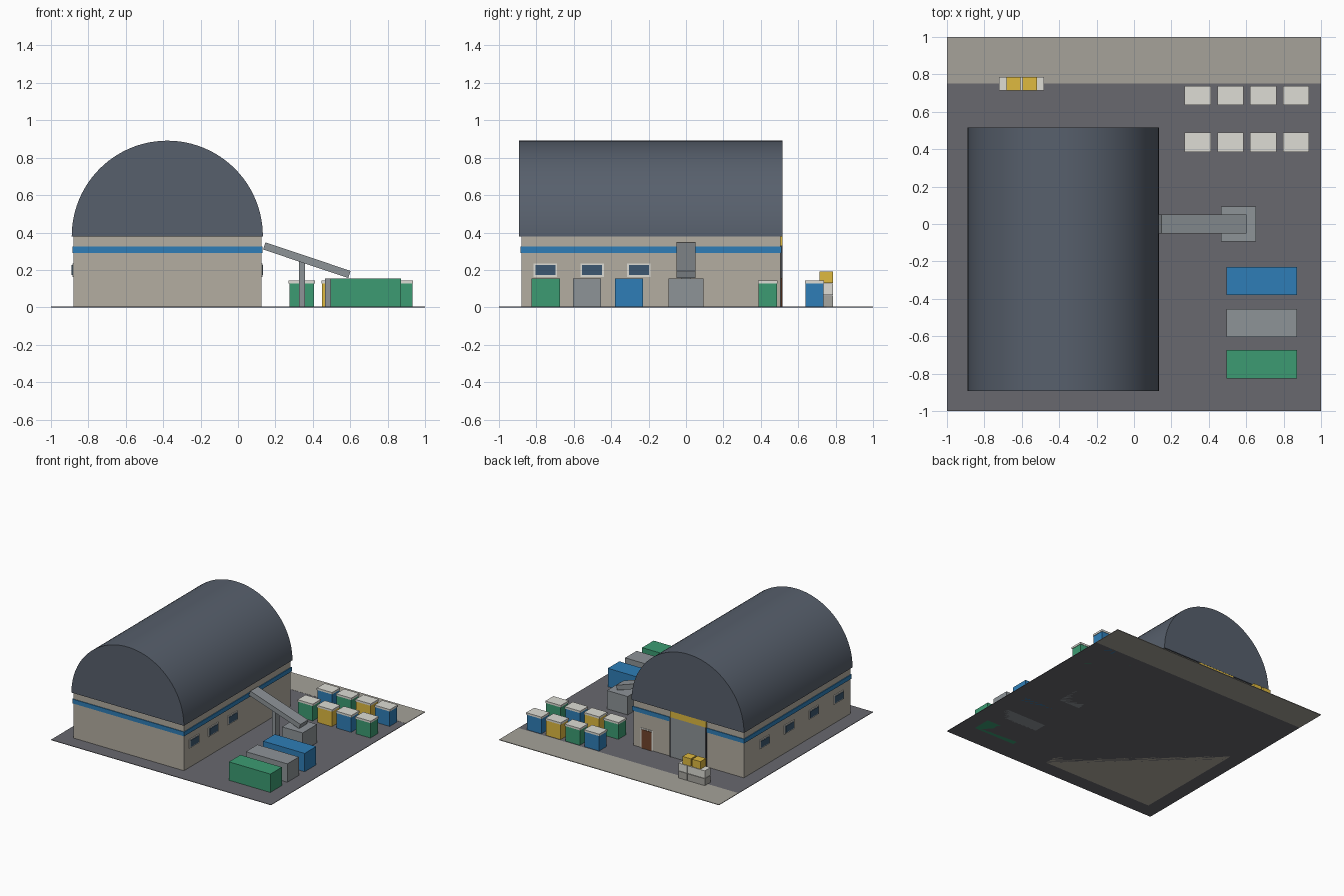
import bpy, bmesh, math

if "Cube" in bpy.data.objects:
    bpy.data.objects.remove(bpy.data.objects["Cube"])


def material(name, r, g, b):
    m = bpy.data.materials.new(name)
    m.diffuse_color = [(c / 255) ** 2.2 for c in (r, g, b)] + [1]
    m.use_nodes = True
    m.node_tree.nodes["Principled BSDF"].inputs["Base Color"].default_value = m.diffuse_color
    return m


ASPHALT = material("asphalt", 104, 104, 110)
CONCRETE = material("concrete", 164, 161, 152)
WALL = material("wall", 178, 172, 160)
ROOF = material("roof", 88, 96, 108)
BLUE = material("blue", 50, 125, 182)
GREEN = material("green", 62, 154, 114)
YELLOW = material("yellow", 222, 184, 66)
STEEL = material("steel", 140, 146, 150)
PALE = material("pale", 220, 219, 212)
BALE = material("bale", 165, 164, 158)
GLASS = material("glass", 62, 88, 112)
BROWN = material("brown", 112, 70, 48)
DARK = material("dark", 70, 72, 76)


def mesh_object(name, bm, mat):
    me = bpy.data.meshes.new(name)
    bmesh.ops.recalc_face_normals(bm, faces=bm.faces)
    bm.to_mesh(me)
    bm.free()
    me.materials.append(mat)
    ob = bpy.data.objects.new(name, me)
    bpy.context.collection.objects.link(ob)
    return ob


def box(name, x, y, z, mat):
    """Box given by (min, max) on each axis."""
    bm = bmesh.new()
    bmesh.ops.create_cube(bm, size=1)
    bmesh.ops.scale(bm, vec=(x[1] - x[0], y[1] - y[0], z[1] - z[0]), verts=bm.verts)
    ob = mesh_object(name, bm, mat)
    ob.location = (sum(x) / 2, sum(y) / 2, sum(z) / 2)
    return ob


# Yard and rear road strip
box("yard", (-1, 1), (-1, 0.75), (0, 0.004), ASPHALT)
box("road_strip", (-1, 1), (0.75, 1), (0, 0.005), CONCRETE)

# Hall walls and the blue band around them
box("hall_walls", (-0.88, 0.125), (-0.88, 0.505), (0, 0.385), WALL)
box("wall_band", (-0.886, 0.131), (-0.886, 0.511), (0.29, 0.325), BLUE)

# Half-round roof
bm = bmesh.new()
N = 48
arc = [bm.verts.new((-0.378 + 0.511 * math.cos(math.pi * i / N), -0.893,
                     0.38 + 0.511 * math.sin(math.pi * i / N))) for i in range(N + 1)]
end = bm.faces.new(arc)
side = bmesh.ops.extrude_face_region(bm, geom=[end], use_keep_orig=True)
bmesh.ops.translate(bm, vec=(0, 1.41, 0),
                    verts=[v for v in side["geom"] if isinstance(v, bmesh.types.BMVert)])
roof = mesh_object("barrel_roof", bm, ROOF)
bpy.context.view_layer.objects.active = roof
roof.select_set(True)
bpy.ops.object.shade_smooth_by_angle(angle=math.radians(30))


# Side windows
def window(side_x, direction, y):
    def span(a, b):
        return tuple(sorted((side_x + direction * a, side_x + direction * b)))
    box("window_frame", span(-0.01, 0.006), (y - 0.063, y + 0.063), (0.163, 0.235), PALE)
    box("window_glass", span(-0.01, 0.009), (y - 0.053, y + 0.053), (0.172, 0.226), GLASS)


for y in (-0.752, -0.502, -0.252):
    window(0.125, 1, y)
for y in (-0.72, -0.40, -0.08, 0.24):
    window(-0.88, -1, y)

# Rear gate with yellow header, and the small door
box("gate_panel", (-0.54, -0.22), (0.5, 0.513), (0, 0.33), STEEL)
for x in (-0.545, -0.225):
    box("gate_post", (x, x + 0.012), (0.5, 0.516), (0, 0.33), DARK)
box("gate_header", (-0.545, -0.215), (0.5, 0.516), (0.33, 0.38), YELLOW)
box("door_frame", (-0.055, 0.055), (0.5, 0.509), (0, 0.168), PALE)
box("small_door", (-0.045, 0.045), (0.5, 0.513), (0, 0.158), BROWN)

# Conveyor, its post and the hopper
conveyor = box("conveyor", (0.13, 0.61), (-0.05, 0.05), (0.23, 0.27), STEEL)
conveyor.rotation_euler.y = math.radians(18.5)
conveyor.location = (0.368, 0, 0.252)
box("conveyor_post", (0.325, 0.358), (-0.025, 0.025), (0, 0.25), STEEL)
box("hopper", (0.465, 0.653), (-0.093, 0.093), (0, 0.155), STEEL)

# Large skips
for y, mat in ((-0.305, BLUE), (-0.53, STEEL), (-0.75, GREEN)):
    box("skip", (0.495, 0.872), (y - 0.075, y + 0.075), (0, 0.155), mat)

# Two rows of lidded bins
palette = (GREEN, YELLOW, BLUE)
for row in range(2):
    y = 0.437 + row * 0.25
    for i in range(4):
        x = 0.341 + i * 0.175
        mat = palette[(i - row) % 3]
        box("bin_body", (x - 0.066, x + 0.066), (y - 0.049, y + 0.049), (0, 0.13), mat)
        box("bin_lid", (x - 0.07, x + 0.07), (y - 0.052, y + 0.052), (0.128, 0.144), PALE)

# Stacked bales near the gate
for i in range(3):
    x = -0.683 + i * 0.081
    for z, mat in ((0, BALE), (0.065, PALE)):
        box("bale", (x - 0.039, x + 0.039), (0.715, 0.787), (z, z + 0.062), mat)
for x in (-0.645, -0.557):
    box("top_bale", (x - 0.038, x + 0.038), (0.715, 0.787), (0.13, 0.192), YELLOW)
